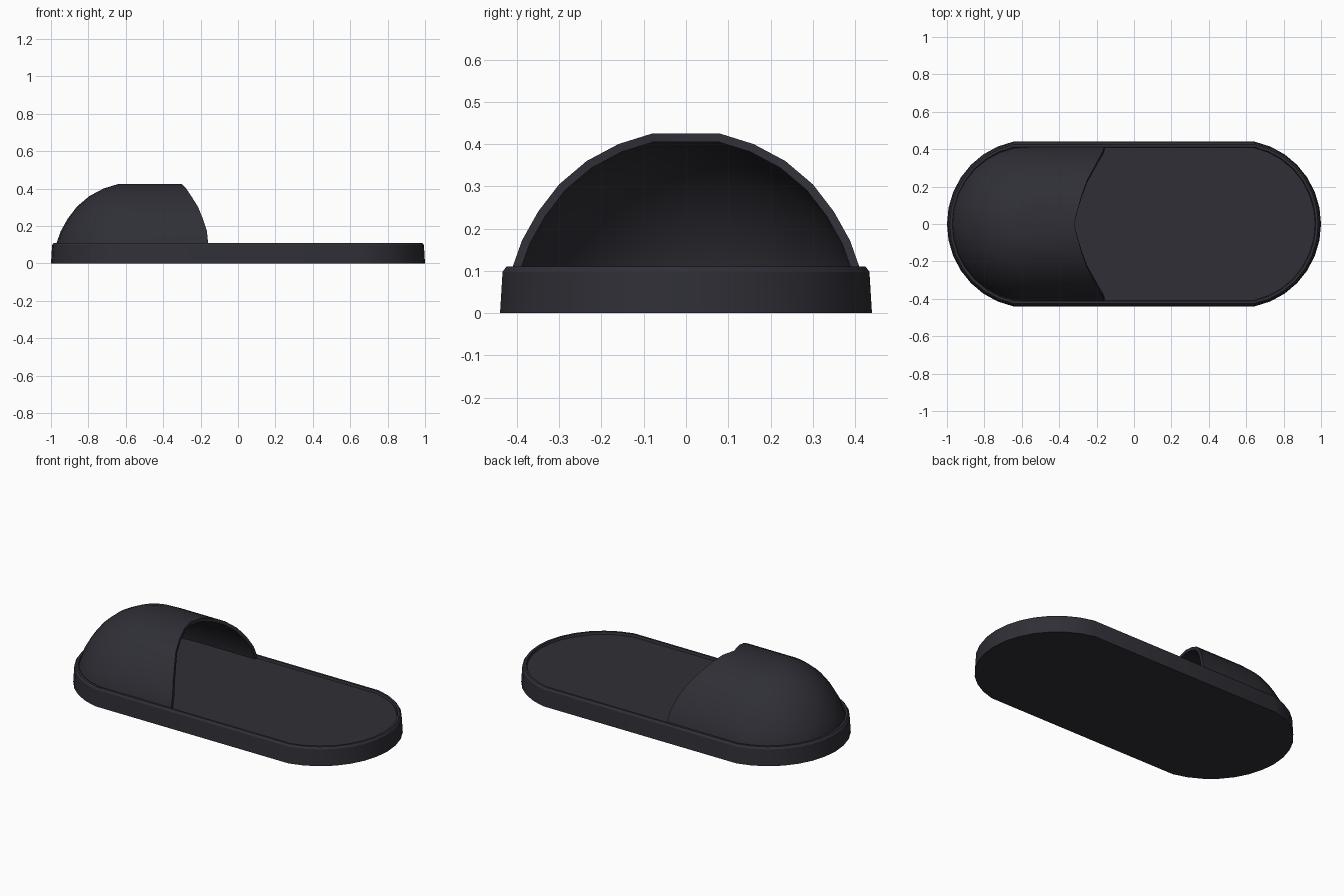
import bpy, bmesh
from math import sin, cos, pi, radians

if "Cube" in bpy.data.objects:
    bpy.data.objects.remove(bpy.data.objects["Cube"])


def material(name, rgb):
    m = bpy.data.materials.new(name)
    m.diffuse_color = (*rgb, 1)
    m.use_nodes = True
    m.node_tree.nodes["Principled BSDF"].inputs["Base Color"].default_value = m.diffuse_color
    return m


charcoal = material("charcoal rubber", (0.028, 0.028, 0.037))


def finish(name, bm, mat, angle):
    me = bpy.data.meshes.new(name)
    bm.to_mesh(me)
    bm.free()
    me.materials.append(mat)
    ob = bpy.data.objects.new(name, me)
    bpy.context.collection.objects.link(ob)
    bpy.ops.object.select_all(action='DESELECT')
    ob.select_set(True)
    bpy.context.view_layer.objects.active = ob
    bpy.ops.object.shade_smooth_by_angle(angle=radians(angle))
    return ob


CX = 0.56  # centre of the rounded ends


# Sole: stacked stadium outlines, with a raised rim around the footbed
def outline(r):
    pts = []
    for s in (1, -1):
        for k in range(-7, 8):
            a = k * pi / 16
            pts.append((s * (CX + r * cos(a)), s * r * 1.0195 * sin(a)))
    return pts


bm = bmesh.new()
rings = [[bm.verts.new((x, y, z)) for x, y in outline(r)]
         for r, z in ((0.44, 0), (0.434, 0.098), (0.425, 0.11), (0.412, 0.11), (0.408, 0.096))]
n = len(rings[0])
for a, b in zip(rings, rings[1:]):
    for i in range(n):
        j = (i + 1) % n
        bm.faces.new((a[i], a[j], b[j], b[i]))
bm.faces.new(rings[0][::-1])
bm.faces.new(rings[-1])
finish("sole", bm, charcoal, 30)

# Toe cover: profile (radius, height, x of the open edge) swept round the toe
profile = [(0.413, 0.094, -0.158), (0.41, 0.11, -0.16), (0.388, 0.172, -0.166),
           (0.35, 0.24, -0.188), (0.30, 0.305, -0.215), (0.235, 0.36, -0.25),
           (0.16, 0.40, -0.277), (0.08, 0.425, -0.30), (0, 0.425, -0.32)]
bm = bmesh.new()
rows = []
for r, z, x_open in profile:
    pts = [(x_open, r)]
    pts += [(-CX - r * sin(k * pi / 16), r * cos(k * pi / 16)) for k in range(17)]
    pts += [(x_open, -r)]
    rows.append([bm.verts.new((x, y, z)) for x, y in pts])
for a, b in zip(rows, rows[1:]):
    for i in range(len(a) - 1):
        bm.faces.new((a[i], a[i + 1], b[i + 1], b[i]))
bmesh.ops.remove_doubles(bm, verts=bm.verts, dist=0.0005)
bm.normal_update()
if sum(f.normal.z for f in bm.faces) < 0:
    bmesh.ops.reverse_faces(bm, faces=bm.faces)
# inner skin and lip
orig = list(bm.faces)
cover = finish("toe_cover", bm, charcoal, 35)
sol = cover.modifiers.new("thickness", 'SOLIDIFY')
sol.thickness = 0.02
sol.offset = -1
bpy.ops.object.modifier_apply(modifier=sol.name)
bpy.ops.object.shade_smooth_by_angle(angle=radians(35))
